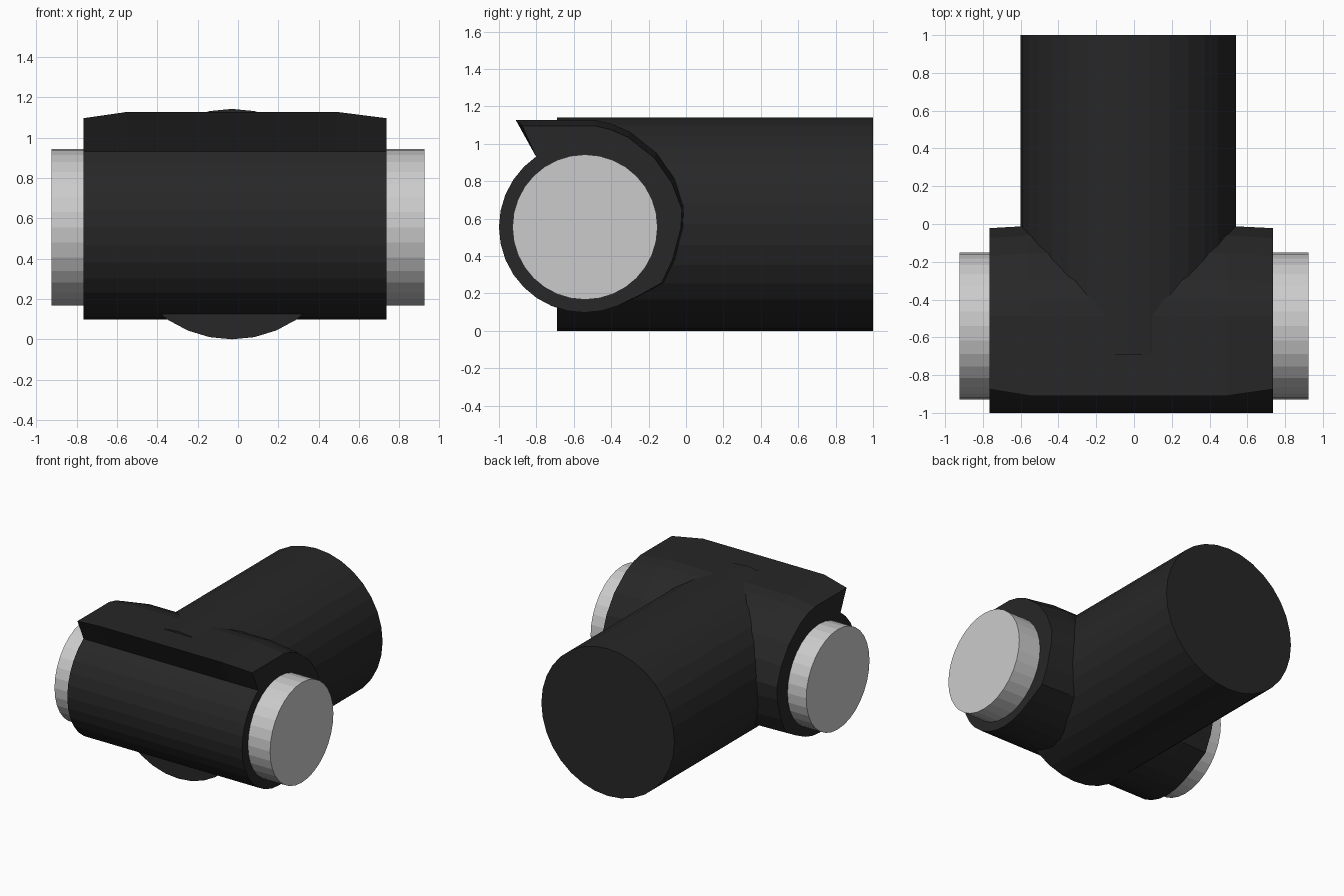
import bpy, bmesh
from math import sin, cos, radians, pi

if "Cube" in bpy.data.objects:
    bpy.data.objects.remove(bpy.data.objects["Cube"])

black = bpy.data.materials.new("black")
black.diffuse_color = (0.02, 0.02, 0.02, 1)
black.use_nodes = True
black.node_tree.nodes["Principled BSDF"].inputs["Base Color"].default_value = black.diffuse_color


def loft(name, rings, mat=None):
    """Skin a list of equal-length point rings and cap both ends."""
    bm = bmesh.new()
    rows = [[bm.verts.new(p) for p in r] for r in rings]
    n = len(rows[0])
    for a, b in zip(rows, rows[1:]):
        for i in range(n):
            j = (i + 1) % n
            bm.faces.new((a[i], a[j], b[j], b[i]))
    bm.faces.new(rows[0])
    bm.faces.new(rows[-1])
    bmesh.ops.recalc_face_normals(bm, faces=bm.faces)
    me = bpy.data.meshes.new(name)
    bm.to_mesh(me)
    bm.free()
    ob = bpy.data.objects.new(name, me)
    bpy.context.collection.objects.link(ob)
    if mat:
        me.materials.append(mat)
    return ob


def circle(u, v, r, n=32):
    return [(u + r * cos(2 * pi * i / n), v + r * sin(2 * pi * i / n)) for i in range(n)]


# long rear barrel running along y
ring = circle(-0.03, 0.571, 0.571)
loft("rear_barrel", [[(u, y, v) for u, v in ring] for y in (-0.69, 1.0)], black)

# grey roller passing through the cross housing
ring = circle(-0.54, 0.555, 0.388)
loft("roller", [[(x, u, v) for u, v in ring] for x in (-0.925, 0.925)])

# cross housing: round front and belly, with a raised hood over top and back
CY, CZ, R = -0.543, 0.555, 0.457
arc = [(CY + R * cos(radians(a)), CZ + R * sin(radians(a)))
       for a in [124.5] + [135 + 11.25 * i for i in range(15)]]
hood_mid = [(-0.24, 0.19), (-0.12, 0.257), (-0.06, 0.38), (-0.015, 0.55),
            (-0.01, 0.66), (-0.06, 0.81), (-0.155, 0.95), (-0.30, 1.065),
            (-0.40, 1.108), (-0.487, 1.127), (-0.91, 1.127)]
hood_end = [(-0.25, 0.19), (-0.13, 0.257), (-0.072, 0.38), (-0.027, 0.55),
            (-0.022, 0.65), (-0.075, 0.79), (-0.17, 0.925), (-0.31, 1.035),
            (-0.405, 1.077), (-0.487, 1.096), (-0.875, 1.096)]
sections = [(-0.765, hood_end), (-0.55, hood_mid), (0.49, hood_mid), (0.735, hood_end)]
loft("cross_housing", [[(x, u, v) for u, v in arc + hood] for x, hood in sections], black)
